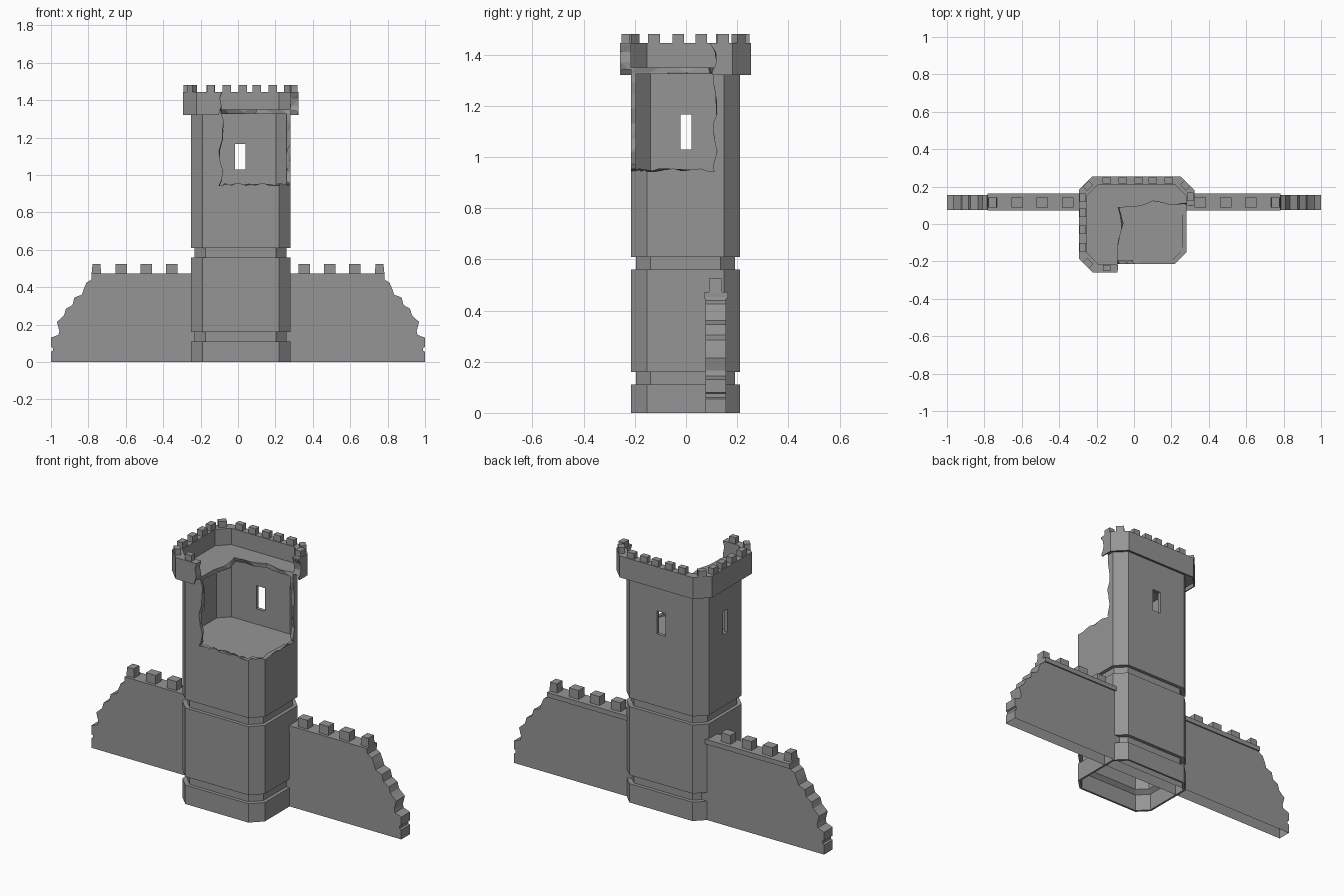
import bpy, bmesh, random
from math import radians
from mathutils import Matrix

if "Cube" in bpy.data.objects:
    bpy.data.objects.remove(bpy.data.objects["Cube"])

random.seed(4)

stone = bpy.data.materials.new("stone")
stone.diffuse_color = (0.3, 0.3, 0.3, 1)
stone.use_nodes = True
stone.node_tree.nodes["Principled BSDF"].inputs["Base Color"].default_value = stone.diffuse_color


def make_object(name, bm):
    bmesh.ops.recalc_face_normals(bm, faces=bm.faces)
    me = bpy.data.meshes.new(name)
    bm.to_mesh(me)
    bm.free()
    me.materials.append(stone)
    ob = bpy.data.objects.new(name, me)
    bpy.context.collection.objects.link(ob)
    return ob


def loft(name, rings, triangulate=False):
    bm = bmesh.new()
    rows = [[bm.verts.new(p) for p in r] for r in rings]
    n = len(rows[0])
    for a, b in zip(rows, rows[1:]):
        for i in range(n):
            j = (i + 1) % n
            bm.faces.new((a[i], a[j], b[j], b[i]))
    bm.faces.new(rows[0])
    bm.faces.new(rows[-1])
    if triangulate:
        bmesh.ops.triangulate(bm, faces=bm.faces)
    return make_object(name, bm)


def octagon(off, z):
    """Tower outline with cut corners, grown by off."""
    x0, x1, y0, y1 = -0.252 - off, 0.28 + off, -0.215 - off, 0.211 + off
    c = 0.062 + 0.25 * off
    return [(x0 + c, y0, z), (x1 - c, y0, z), (x1, y0 + c, z), (x1, y1 - c, z),
            (x1 - c, y1, z), (x0 + c, y1, z), (x0, y1 - c, z), (x0, y0 + c, z)]


def add_box(bm, centre, size, angle=0, taper=1.0):
    m = (Matrix.Translation(centre) @ Matrix.Rotation(radians(angle), 4, 'Z')
         @ Matrix.Diagonal((*size, 1)))
    vs = bmesh.ops.create_cube(bm, size=1)['verts']
    for v in vs:
        if v.co.z > 0:
            v.co.x *= taper
    bmesh.ops.transform(bm, matrix=m, verts=vs)


def cut(ob, cutter):
    cutter.hide_render = True
    mod = ob.modifiers.new("cut", 'BOOLEAN')
    mod.operation = 'DIFFERENCE'
    mod.solver = 'EXACT'
    mod.object = cutter
    bpy.context.view_layer.update()
    dg = bpy.context.evaluated_depsgraph_get()
    me = bpy.data.meshes.new_from_object(ob.evaluated_get(dg))
    ob.modifiers.clear()
    ob.data = me
    bpy.data.objects.remove(cutter)


# Tower: hollow underneath, two grooves, overhanging crown with drip lip, sunken roof
profile = [(-0.015, 0.91), (-0.035, 0.60), (-0.035, 0.12), (-0.012, 0.10), (-0.012, 0.0),
           (0, 0), (0, 0.11), (-0.02, 0.11), (-0.02, 0.16), (0, 0.16),
           (0, 0.56), (-0.02, 0.56), (-0.02, 0.61), (0, 0.61), (0, 1.342),
           (0.034, 1.342), (0.036, 1.32), (0.043, 1.32), (0.043, 1.445), (0.0, 1.445),
           (0.0, 1.35)]
tower = loft("tower", [octagon(o, z) for o, z in profile])

# Upper room
cut(tower, loft("room_cutter", [octagon(-0.02, 0.94), octagon(-0.02, 1.325)]))

# Windows on all four sides
for size in ((0.055, 0.9, 0.135), (0.9, 0.042, 0.135)):
    bm = bmesh.new()
    add_box(bm, (0.012 if size[0] < size[1] else 0, 0, 1.0975), size)
    cut(tower, make_object("window_cutter", bm))

# Broken front-right corner with ragged edges
edge = [(-0.10, -0.5), (-0.10, -0.25), (-0.09, -0.205), (-0.085, -0.15), (-0.075, -0.08),
        (-0.07, 0.0), (-0.085, 0.09), (-0.02, 0.095), (0.04, 0.09), (0.10, 0.115),
        (0.18, 0.105), (0.255, 0.115), (0.285, 0.11), (0.34, 0.105), (0.5, 0.11)]
rings = []
for z in (0.944, 0.97, 1.02, 1.07, 1.13, 1.19, 1.24, 1.29, 1.33, 1.37, 1.41, 1.44, 1.6):
    r = []
    for x, y in edge:
        r.append((x + random.uniform(-0.014, 0.014), y + random.uniform(-0.012, 0.012), z))
    rings.append(r + [(0.5, -0.5, z)])
cut(tower, loft("break_cutter", rings, True))

# Uneven sill along the bottom of the break
bm = bmesh.new()
bm.from_mesh(tower.data)
sill = [e for e in bm.edges if e.calc_length() > 0.05
        and all(abs(v.co.z - 0.944) < 0.0005 for v in e.verts)]
new = bmesh.ops.subdivide_edges(bm, edges=sill, cuts=6)['geom_inner']
for v in new:
    if isinstance(v, bmesh.types.BMVert):
        v.co.z += random.uniform(-0.003, 0.012)
bm.to_mesh(tower.data)
bm.free()

# Crown merlons on the surviving back, left and corners
bm = bmesh.new()
h, zc = 0.04, 1.46
for x in (-0.145, -0.06, 0.025, 0.10, 0.185):
    add_box(bm, (x, 0.232, zc), (0.045, 0.032, h))
for y in (0.14, 0.06, -0.03, -0.125):
    add_box(bm, (-0.273, y, zc), (0.035, 0.045, h))
add_box(bm, (0.301, 0.145, zc), (0.035, 0.045, h))
add_box(bm, (-0.145, -0.236, zc), (0.04, 0.032, h))
for x, y, a in ((-0.246, 0.205, 45), (0.274, 0.205, -45), (-0.246, -0.209, -45)):
    add_box(bm, (x, y, zc), (0.045, 0.034, h), a)
make_object("crown_merlons", bm)

# Curtain wall running through the tower, with crumbled ends and an open underside
half = [(1.0, 0), (1.0, 0.055), (0.99, 0.06), (0.99, 0.075), (1.0, 0.08), (1.0, 0.13),
        (0.96, 0.145), (0.955, 0.165), (0.968, 0.215), (0.945, 0.235), (0.93, 0.25),
        (0.92, 0.285), (0.885, 0.305), (0.875, 0.345), (0.835, 0.36), (0.825, 0.39),
        (0.81, 0.425), (0.785, 0.44), (0.78, 0.465)]
outline = half + [(-x, z) for x, z in reversed(half)]
wall = loft("curtain_wall", [[(x, y, z) for x, z in outline] for y in (0.076, 0.156)])
bm = bmesh.new()
bm.from_mesh(wall.data)
bottom = [f for f in bm.faces if all(v.co.z < 0.001 for v in f.verts)]
bmesh.ops.delete(bm, geom=bottom, context='FACES_ONLY')
bm.to_mesh(wall.data)
bm.free()

# Wall walk capping and merlons on both sides
bm = bmesh.new()
add_box(bm, (0, 0.118, 0.459), (1.565, 0.092, 0.028))
for side in (-1, 1):
    for x in (0.355, 0.49, 0.625):
        add_box(bm, (side * x, 0.115, 0.497), (0.062, 0.052, 0.056))
    add_box(bm, (side * 0.757, 0.115, 0.497), (0.052, 0.052, 0.056), 0, 0.8)
make_object("wall_capping_and_merlons", bm)
